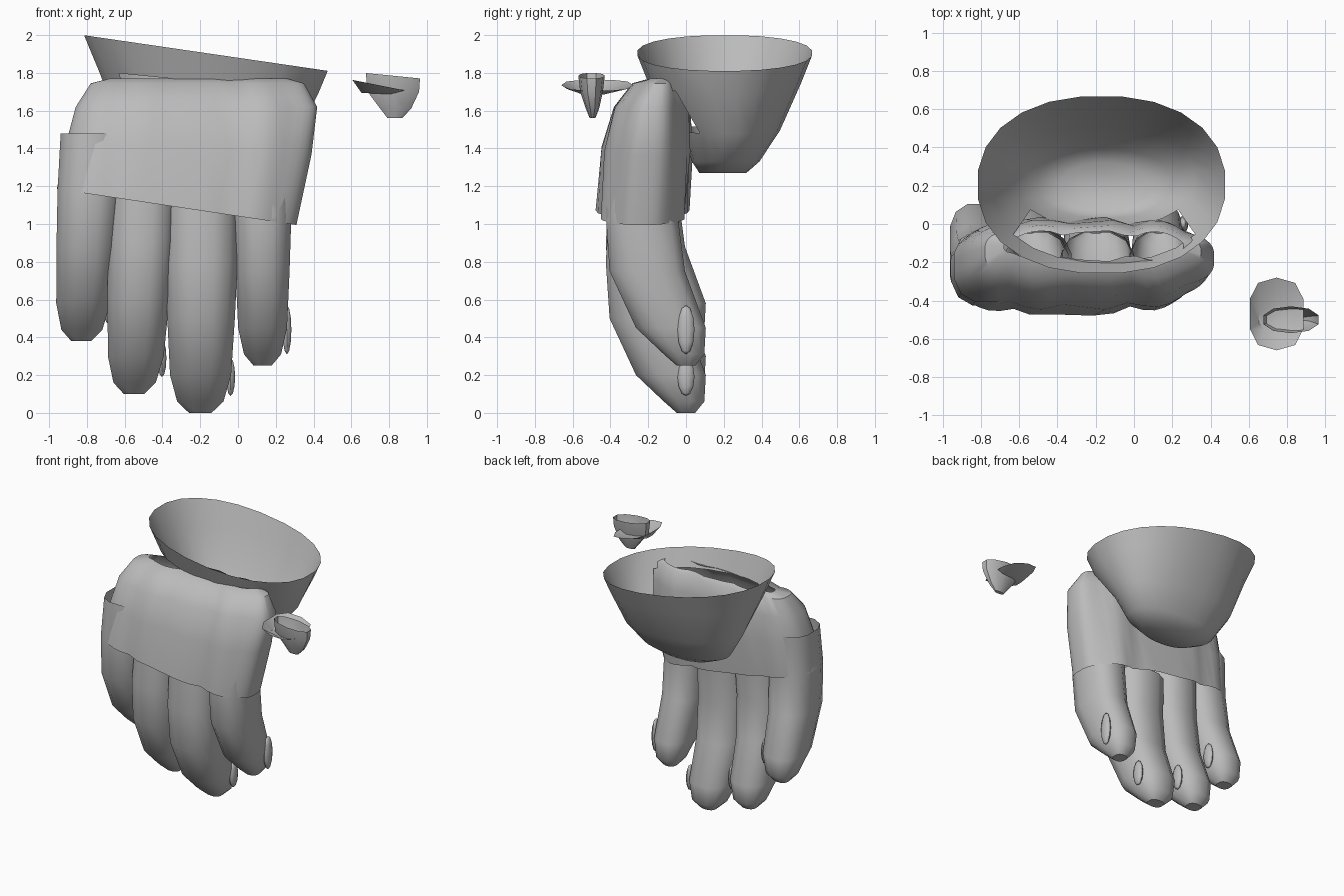
import bpy, bmesh, math
from mathutils import Vector

cube = bpy.data.objects.get("Cube")
if cube:
    bpy.data.objects.remove(cube, do_unlink=True)

GREY = (0.5, 0.5, 0.5, 1)
mat = bpy.data.materials.new("plain grey")
mat.use_nodes = True
mat.diffuse_color = GREY
mat.node_tree.nodes["Principled BSDF"].inputs["Base Color"].default_value = GREY


def finish(name, bm, angle=40):
    mesh = bpy.data.meshes.new(name)
    bm.to_mesh(mesh)
    bm.free()
    ob = bpy.data.objects.new(name, mesh)
    bpy.context.collection.objects.link(ob)
    mesh.materials.append(mat)
    bpy.ops.object.select_all(action='DESELECT')
    ob.select_set(True)
    bpy.context.view_layer.objects.active = ob
    bpy.ops.object.shade_smooth_by_angle(angle=math.radians(angle))
    return ob


def power(v, e):
    return math.copysign(abs(v) ** e, v)


def loft(name, rings, sides, e=0.7, cap=True, groove=None, skip=None, angle=40):
    """Skin rounded-box rings given as (z, tilt, x0, x1, y0, y1), top first."""
    bm = bmesh.new()
    loops = []
    for z, tilt, x0, x1, y0, y1 in rings:
        loop = []
        for i in range(sides):
            a = 2 * math.pi * (i + 0.5) / sides
            x = (x0 + x1) / 2 + (x1 - x0) / 2 * power(math.cos(a), e)
            s = power(math.sin(a), e)
            y = (y0 + y1) / 2 + (y1 - y0) / 2 * s
            if groove:
                y -= groove(x) * s
            loop.append(bm.verts.new((x, y, z + tilt * (x - (x0 + x1) / 2))))
        loops.append(loop)
    for k, (up, low) in enumerate(zip(loops, loops[1:])):
        for i in range(sides):
            j = (i + 1) % sides
            quad = (up[i], low[i], low[j], up[j])
            if not (skip and skip(k, sum((v.co for v in quad), Vector()) / 4)):
                bm.faces.new(quad)
    if cap:
        bm.faces.new(loops[-1][::-1])
    return finish(name, bm, angle)


# Fingers: name, tip x, knuckle x, half width, tip height
FINGERS = [("outer_right", -0.83, -0.77, 0.155, 0.38),
           ("middle_right", -0.55, -0.5, 0.16, 0.1),
           ("middle_left", -0.2, -0.19, 0.175, 0.0),
           ("outer_left", 0.13, 0.13, 0.14, 0.25)]
# Shared finger shape: height above tip, width factor, front y, back y
SHAPE = [(1.1, 1.12, -0.41, -0.03), (0.8, 1.12, -0.43, -0.04),
         (0.5, 1.05, -0.41, 0.0), (0.2, 0.95, -0.27, 0.11),
         (0.06, 0.72, -0.12, 0.1), (0, 0.35, -0.05, 0.05)]
for name, tip, knuckle, half, low in FINGERS:
    rings = []
    for h, w, y0, y1 in SHAPE:
        x = tip + (knuckle - tip) * h / 1.1
        rings.append((low + h, 0, x - half * w, x + half * w, y0, y1))
    loft(name + "_finger", rings, 12, 0.8)

    # Nail: a flat oval on the left side of each fingertip
    bm = bmesh.new()
    bmesh.ops.create_uvsphere(bm, u_segments=10, v_segments=6, radius=1)
    long = 0.13 if name == "outer_left" else 0.1
    for v in bm.verts:
        v.co = Vector((tip + half * 0.92 + v.co.x * 0.025,
                       0.0 + v.co.y * 0.045, low + 0.19 + v.co.z * long))
    finish(name + "_nail", bm)


def knuckle_groove(x):
    near = min(abs(x - f[2]) / f[3] for f in FINGERS)
    return 0.045 * min(near, 1) ** 2


# Hand sleeve: grooved, open at both ends
loft("hand_sleeve", [(1.77, 0, -0.68, 0.26, -0.2, -0.03),
                     (1.745, 0, -0.78, 0.35, -0.29, 0.0),
                     (1.62, 0, -0.86, 0.42, -0.39, 0.03),
                     (1.4, -0.05, -0.91, 0.39, -0.45, 0.04),
                     (1.09, -0.15, -0.96, 0.31, -0.48, 0.02)],
     48, 0.65, cap=False, groove=knuckle_groove)

# Wrist bowl: tilted rim, open at the front where it meets the sleeve
loft("wrist_bowl", [(1.905, -0.146, -0.82, 0.48, -0.26, 0.67),
                    (1.75, -0.1, -0.74, 0.43, -0.2, 0.61),
                    (1.5, -0.05, -0.63, 0.32, -0.02, 0.5),
                    (1.33, 0, -0.51, 0.2, 0.03, 0.39),
                    (1.27, 0, -0.38, 0.06, 0.07, 0.32)],
     24, 0.9, skip=lambda k, c: k == 1 and c.y < 0.0, angle=60)

# Small loose thumb: a narrow cup and a shallow flared dish around it
loft("thumb_cup", [(1.785, -0.1, 0.67, 0.97, -0.57, -0.43),
                   (1.7, 0, 0.68, 0.965, -0.56, -0.44),
                   (1.61, 0, 0.75, 0.92, -0.53, -0.46),
                   (1.56, 0, 0.79, 0.87, -0.51, -0.48)], 10, 0.9)
loft("thumb_dish", [(1.735, -0.2, 0.6, 0.89, -0.66, -0.28),
                    (1.69, -0.05, 0.65, 0.84, -0.56, -0.42)], 10, 0.75)
